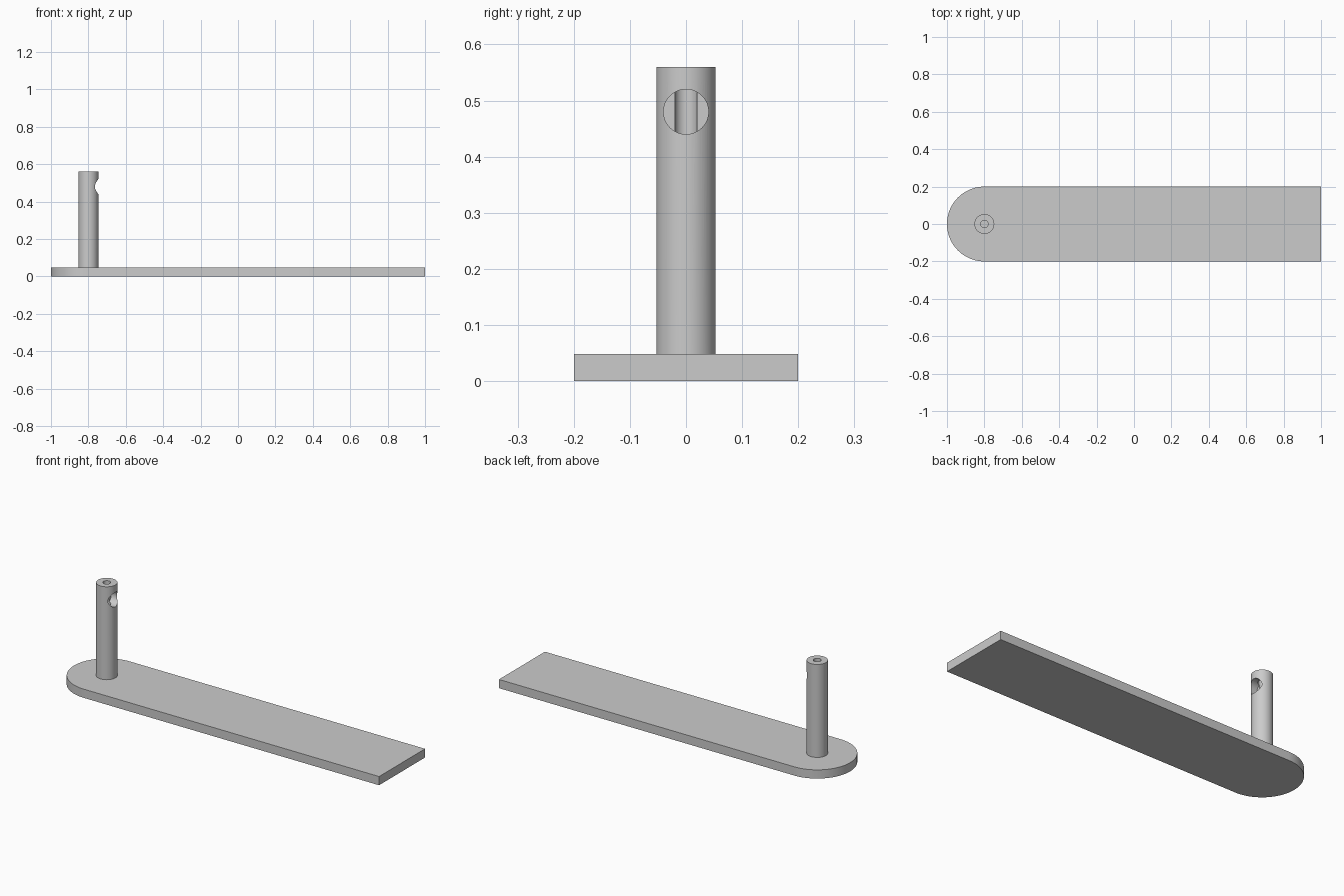
import bpy, bmesh, math
from mathutils import Matrix

cube = bpy.data.objects.get("Cube")
if cube:
    bpy.data.objects.remove(cube, do_unlink=True)

PLATE_H, HALF_W, POST_X = 0.048, 0.2, -0.8
POST_R, POST_TOP, BORE_R = 0.053, 0.56, 0.02
HOLE_R, HOLE_Z = 0.04, 0.48

grey = bpy.data.materials.new("plain grey")
grey.use_nodes = True
colour = (0.6, 0.6, 0.6, 1)
grey.diffuse_color = colour
grey.node_tree.nodes["Principled BSDF"].inputs["Base Color"].default_value = colour


def add_object(name, bm):
    bmesh.ops.recalc_face_normals(bm, faces=bm.faces)
    mesh = bpy.data.meshes.new(name)
    bm.to_mesh(mesh)
    bm.free()
    mesh.materials.append(grey)
    obj = bpy.data.objects.new(name, mesh)
    bpy.context.collection.objects.link(obj)
    return obj


def cylinder(name, radius, length, matrix):
    bm = bmesh.new()
    bmesh.ops.create_cone(bm, cap_ends=True, segments=64, radius1=radius,
                          radius2=radius, depth=length, matrix=matrix)
    return add_object(name, bm)


def upright(name, radius, bottom, top):
    return cylinder(name, radius, top - bottom,
                    Matrix.Translation((POST_X, 0, (bottom + top) / 2)))


def activate(obj):
    bpy.ops.object.select_all(action="DESELECT")
    obj.select_set(True)
    bpy.context.view_layer.objects.active = obj


def cut(target, cutter):
    cutter.hide_render = True
    mod = target.modifiers.new("cut", "BOOLEAN")
    mod.operation, mod.solver, mod.object = "DIFFERENCE", "EXACT", cutter
    activate(target)
    bpy.ops.object.modifier_apply(modifier=mod.name)
    bpy.data.objects.remove(cutter, do_unlink=True)


# Base plate: square at one end, half round at the other
STEPS = 48
outline = [(1, -HALF_W), (1, HALF_W)]
for i in range(STEPS + 1):
    a = math.pi / 2 + math.pi * i / STEPS
    outline.append((POST_X + HALF_W * math.cos(a), HALF_W * math.sin(a)))
bm = bmesh.new()
face = bm.faces.new([bm.verts.new((x, y, 0)) for x, y in outline])
extruded = bmesh.ops.extrude_face_region(bm, geom=[face], use_keep_orig=True)
bmesh.ops.translate(bm, vec=(0, 0, PLATE_H),
                    verts=[g for g in extruded["geom"] if isinstance(g, bmesh.types.BMVert)])
plate = add_object("base_plate", bm)

# Post with a bore from the top and a blind side hole reaching its axis
post = upright("post", POST_R, PLATE_H / 2, POST_TOP)
cut(post, upright("bore_cutter", BORE_R, PLATE_H, POST_TOP + 0.1))
depth = 2 * POST_R
cut(post, cylinder("side_hole_cutter", HOLE_R, depth,
                   Matrix.Translation((POST_X + depth / 2, 0, HOLE_Z))
                   @ Matrix.Rotation(math.pi / 2, 4, "Y")))

# Smooth round walls, keep rims sharp
for obj in (plate, post):
    activate(obj)
    bpy.ops.object.shade_smooth_by_angle(angle=math.radians(30))
